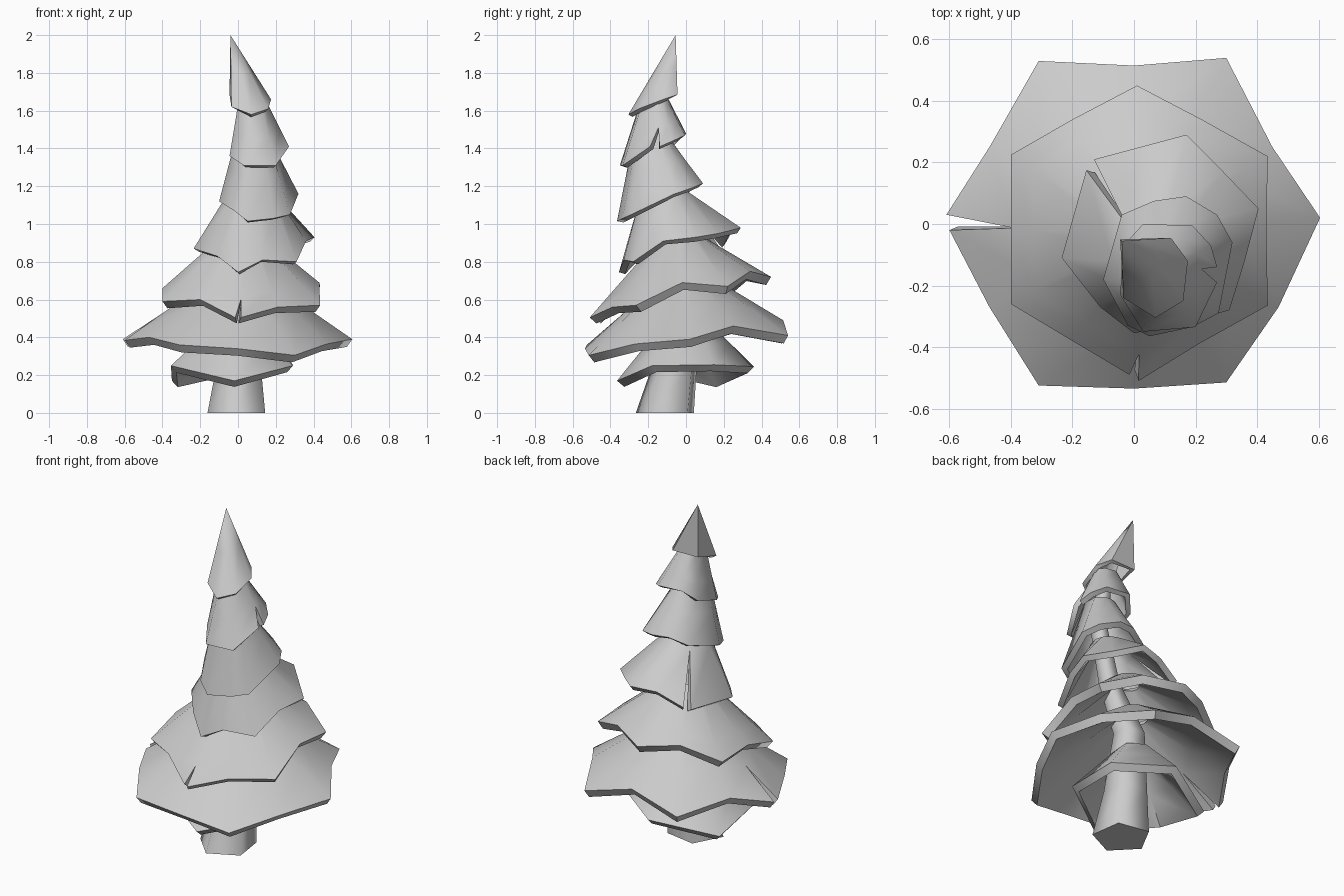
import bpy
import bmesh
import math
from mathutils import Vector

cube = bpy.data.objects.get("Cube")
if cube:
    bpy.data.objects.remove(cube, do_unlink=True)

grey = bpy.data.materials.new("plain_grey")
grey.use_nodes = True
colour = (0.6, 0.6, 0.6, 1)
grey.diffuse_color = colour
grey.node_tree.nodes["Principled BSDF"].inputs["Base Color"].default_value = colour


def finish(name, bm, angle, thickness=0):
    """Turn a bmesh into a grey object, smooth except at sharp edges."""
    mesh = bpy.data.meshes.new(name)
    bm.to_mesh(mesh)
    bm.free()
    mesh.materials.append(grey)
    obj = bpy.data.objects.new(name, mesh)
    bpy.context.collection.objects.link(obj)
    bpy.ops.object.select_all(action="DESELECT")
    bpy.context.view_layer.objects.active = obj
    obj.select_set(True)
    if thickness:
        shell = obj.modifiers.new("thickness", "SOLIDIFY")
        shell.thickness = thickness
        shell.offset = -1
        bpy.ops.object.modifier_apply(modifier=shell.name)
    bpy.ops.object.shade_smooth_by_angle(angle=math.radians(angle))


def bridge(bm, low, high, closed=True):
    """Join two rings with quads, or triangles where corners coincide."""
    count = len(low)
    for i in range(count if closed else count - 1):
        j = (i + 1) % count
        corners = (low[i], low[j], high[j], high[i])
        bm.faces.new(list(dict.fromkeys(corners)))


def branch_tier(name, rim, centre, radius, thickness, slit=0):
    """Skirt from a ragged rim up to a small collar, or a point if radius is 0.

    The rim runs counter-clockwise from above. A slit is cut between its
    last and first points, and reaches that fraction of the way up."""
    centre = Vector(centre)
    rim = [Vector(p) for p in rim]
    collar = []
    for p in rim:
        out = p - centre
        out.z = 0
        collar.append(centre + out.normalized() * radius)
    bm = bmesh.new()
    rings = []
    for t in (0, slit or 0.5, 1):
        if t == 1 and not radius:
            ring = [bm.verts.new(centre)] * len(rim)
        else:
            ring = [bm.verts.new(a.lerp(b, t)) for a, b in zip(rim, collar)]
            if slit and t:
                bm.verts.remove(ring[-1])
                ring[-1] = ring[0]
        rings.append(ring)
    for low, high in zip(rings, rings[1:]):
        bridge(bm, low, high, closed=not slit)
    finish(name, bm, 60, thickness)


def trunk(name, path, sides, turn):
    """Tapered tube through (centre, radius) stations, closed at both ends."""
    bm = bmesh.new()
    rings = []
    for centre, radius in path:
        ring = []
        for i in range(sides):
            a = math.tau * i / sides + math.radians(turn)
            ring.append(bm.verts.new(
                Vector(centre) + radius * Vector((math.cos(a), math.sin(a), 0))))
        rings.append(ring)
    for low, high in zip(rings, rings[1:]):
        bridge(bm, low, high)
    bm.faces.new(rings[0][::-1])
    bm.faces.new(rings[-1])
    finish(name, bm, 80)


# Leaning five-sided trunk
trunk("trunk", [
    ((0, -.105, 0), .163),
    ((.01, -.055, .25), .125),
    ((.015, -.02, .6), .09),
    ((.07, -.125, .95), .06),
    ((.085, -.19, 1.3), .05),
    ((.07, -.16, 1.66), .04)], sides=5, turn=-28)

# Skirts from the ground up
branch_tier("bottom_branches", [
    (-.02, -.365, .17), (.29, -.18, .25), (.29, .15, .255),
    (0, .36, .245), (-.35, .18, .17), (-.355, -.18, .25)],
    centre=(0, 0, .5), radius=.1, thickness=.05)

branch_tier("widest_branches", [
    (-.6, -.02, .385), (-.47, -.27, .4), (-.31, -.525, .36),
    (0, -.535, .34), (.3, -.515, .305), (.47, -.27, .365),
    (.605, .02, .39), (.45, .25, .46), (.3, .54, .41),
    (0, .515, .49), (-.31, .53, .41), (-.47, .25, .46), (-.61, .03, .39)],
    centre=(0, 0, .74), radius=.1, thickness=.05, slit=.42)

branch_tier("lower_branches", [
    (.015, -.51, .505), (.21, -.39, .56), (.435, -.265, .57),
    (.43, -.02, .69), (.435, .22, .67), (.22, .34, .75), (.01, .45, .72),
    (-.2, .34, .74), (-.4, .225, .65), (-.4, -.02, .66),
    (-.4, -.26, .59), (-.2, -.38, .6), (-.015, -.49, .505)],
    centre=(.02, -.03, .95), radius=.09, thickness=.05, slit=.22)

branch_tier("middle_branches", [
    (-.155, .175, .88), (-.235, -.11, .87), (-.11, -.27, .83),
    (0, -.355, .745), (.13, -.33, .81), (.31, -.28, .8),
    (.36, -.12, .91), (.405, .05, .93), (.29, .17, .95),
    (.17, .29, .98), (.02, .25, .97), (-.13, .21, .9)],
    centre=(.07, -.13, 1.2), radius=.1, thickness=.035, slit=.8)

branch_tier("upper_branches", [
    (-.1, -.18, 1.12), (-.02, -.33, 1.07), (.05, -.365, 1.015),
    (.19, -.335, 1.03), (.275, -.29, 1.05), (.32, -.06, 1.16),
    (.27, .03, 1.19), (.17, .09, 1.215), (.065, .075, 1.22),
    (-.04, .03, 1.18)],
    centre=(.08, -.19, 1.48), radius=.085, thickness=.035)

branch_tier("high_branches", [
    (.27, -.14, 1.41), (.25, -.07, 1.44), (.19, -.005, 1.47),
    (.03, 0, 1.48), (-.035, -.07, 1.41), (-.045, -.23, 1.36),
    (.03, -.35, 1.31), (.2, -.335, 1.31), (.27, -.19, 1.41)],
    centre=(.07, -.165, 1.66), radius=.075, thickness=.03, slit=.4)

branch_tier("tree_tip", [
    (-.045, -.05, 1.685), (-.035, -.24, 1.62), (.07, -.305, 1.58),
    (.16, -.25, 1.61), (.175, -.12, 1.66), (.12, -.045, 1.685)],
    centre=(-.04, -.055, 2), radius=0, thickness=.025)
